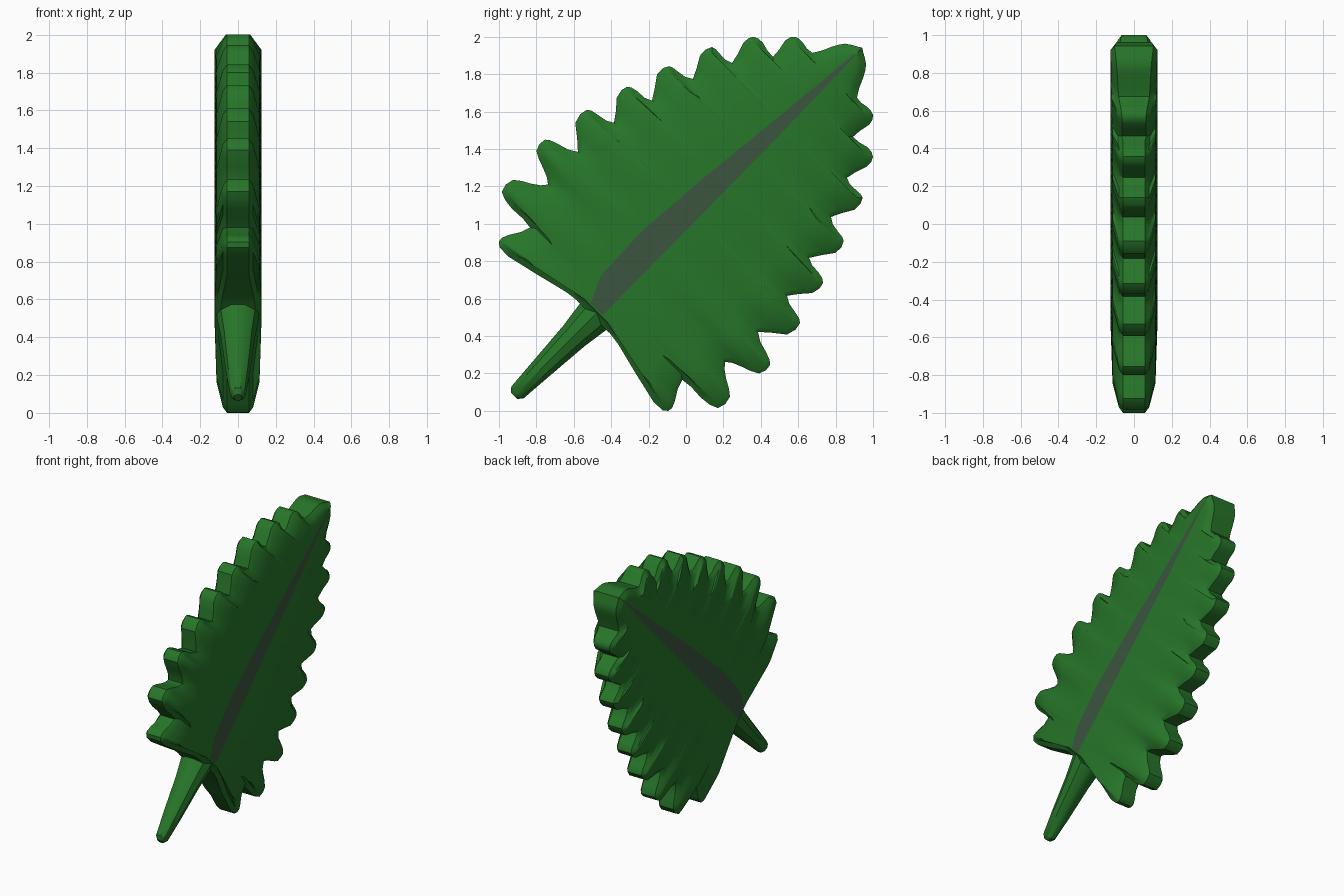
import bpy, bmesh
from math import sqrt, cos, sin, pi
from mathutils import Vector

if "Cube" in bpy.data.objects:
    bpy.data.objects.remove(bpy.data.objects["Cube"])

R2 = sqrt(2)


def material(name, color):
    m = bpy.data.materials.new(name)
    m.diffuse_color = (*color, 1)
    m.use_nodes = True
    m.node_tree.nodes["Principled BSDF"].inputs["Base Color"].default_value = m.diffuse_color
    return m


green = material("leaf_green", (0.02, 0.18, 0.022))
grey = material("rib_grey_green", (0.045, 0.09, 0.05))


# Leaf axis coordinates: s runs along the midrib, d across it
def to_sd(p):
    return (p[0] + p[1] - 1) / R2, (p[1] - 1 - p[0]) / R2


def to_xyz(x, s, d):
    return Vector((x, (s - d) / R2, 1 + (s + d) / R2))


def interp(table, v):
    if v <= table[0][0]:
        return table[0][1]
    for (a, fa), (b, fb) in zip(table, table[1:]):
        if v <= b:
            return fa + (fb - fa) * (v - a) / (b - a)
    return table[-1][1]


# Upper half of the toothed outline (y, z), from the stem to the tip
half = [(-.567, .572), (-.64, .635), (-.95, .825), (-1.0, .905), (-.95, .94), (-.834, .98),
        (-.93, 1.08), (-.985, 1.17), (-.925, 1.235), (-.83, 1.215), (-.738, 1.21),
        (-.765, 1.30), (-.80, 1.39), (-.754, 1.45), (-.69, 1.43), (-.578, 1.385),
        (-.592, 1.54), (-.53, 1.61), (-.475, 1.585), (-.385, 1.54),
        (-.37, 1.675), (-.316, 1.733), (-.262, 1.71), (-.182, 1.658),
        (-.155, 1.80), (-.09, 1.843), (-.045, 1.815), (.037, 1.775),
        (.075, 1.90), (.139, 1.945), (.18, 1.91), (.246, 1.86),
        (.305, 1.965), (.358, 2.0), (.41, 1.97), (.465, 1.893),
        (.53, 1.98), (.583, 2.0), (.626, 1.968), (.675, 1.914),
        (.78, 1.947), (.85, 1.963), (.915, 1.948), (.942, 1.942)]
pts = [Vector(to_sd(p)) for p in half]


# Round the outline with one pass of spline subdivision
def subdivide(p):
    out = []
    for i in range(len(p) - 1):
        a, b, c, e = p[max(i - 1, 0)], p[i], p[i + 1], p[min(i + 2, len(p) - 1)]
        out += [b, (b + c) * 0.5625 - (a + e) * 0.0625]
    return out + [p[-1]]


pts = subdivide(pts)
n = len(pts)
RIB_TOP = [(-.66, .06), (-.52, .125), (-.2, .14), (.2, .11), (.6, .07), (1.28, .004)]
RIB_LOW = [(-.66, -.03), (.6, -.02), (1.28, -.004)]

# Leaf blade: columns run from the rim to the rib, on both halves and both faces
bm = bmesh.new()
cols = {}
for half_sign in (1, -1):
    rib_s = -.66
    for i, p in enumerate(pts):
        t = pts[min(i + 1, n - 1)] - pts[max(i - 1, 0)]
        if i == n - 1:
            t = Vector((0, -1))
        inward = Vector((t.y, -t.x)).normalized()
        q = p + inward * .03
        q.y = max(q.y, 0)
        rib_s = max(rib_s, min(1.28, p.x * .97))
        rib = Vector((rib_s, interp(RIB_TOP, rib_s) if half_sign > 0 else interp(RIB_LOW, rib_s)))
        thick = .125 - .045 * min(1, p.y / .35)
        P, Q = Vector((p.x, p.y * half_sign)), Vector((q.x, q.y * half_sign))
        M = Q.lerp(rib, .28)
        for side in (1, -1):
            tm = thick + (.125 - thick) * .75
            rows = [(thick - .022, P), (thick, Q), (tm, M), (.125, rib)]
            cols[half_sign, side, i] = [bm.verts.new(to_xyz(x * side, v.x, v.y)) for x, v in rows]

for h in (1, -1):
    for i in range(n - 1):
        for side in (1, -1):
            a, b = cols[h, side, i], cols[h, side, i + 1]
            for k in range(3):
                bm.faces.new((a[k], a[k + 1], b[k + 1], b[k]))
        a, b = cols[h, 1, i], cols[h, 1, i + 1]
        c, e = cols[h, -1, i], cols[h, -1, i + 1]
        bm.faces.new((a[0], b[0], e[0], c[0]))
# Midrib strips, and the closing faces at stem and tip
for side in (1, -1):
    for i in range(n - 1):
        f = bm.faces.new((cols[1, side, i][3], cols[1, side, i + 1][3],
                          cols[-1, side, i + 1][3], cols[-1, side, i][3]))
        f.material_index = 1
    for i in (0, n - 1):
        a, b = cols[1, side, i], cols[-1, side, i]
        for k in range(3):
            bm.faces.new((a[k], a[k + 1], b[k + 1], b[k]))
for i in (0, n - 1):
    bm.faces.new([cols[h, s, i][0] for h, s in ((1, 1), (1, -1), (-1, -1), (-1, 1))])
bmesh.ops.remove_doubles(bm, verts=bm.verts, dist=.0008)
bmesh.ops.dissolve_degenerate(bm, edges=bm.edges, dist=.0005)


def finish(bm, name, mats):
    bmesh.ops.recalc_face_normals(bm, faces=bm.faces)
    me = bpy.data.meshes.new(name)
    bm.to_mesh(me)
    bm.free()
    for m in mats:
        me.materials.append(m)
    ob = bpy.data.objects.new(name, me)
    bpy.context.collection.objects.link(ob)
    bpy.context.view_layer.objects.active = ob
    ob.select_set(True)
    bpy.ops.object.shade_smooth_by_angle(angle=.6)
    ob.select_set(False)


finish(bm, "leaf_blade", [green, grey])

# Stem: tapered oval rings along the axis (s, half depth in x, half width)
bm = bmesh.new()
rings = []
for s, rx, rd in [(-1.3, .022, .025), (-1.275, .042, .048), (-1.1, .065, .062),
                  (-.85, .09, .083), (-.7, .112, .105), (-.55, .115, .12)]:
    rings.append([bm.verts.new(to_xyz(rx * cos(k * pi / 5), s, rd * sin(k * pi / 5)))
                  for k in range(10)])
for a, b in zip(rings, rings[1:]):
    for k in range(10):
        j = (k + 1) % 10
        bm.faces.new((a[k], a[j], b[j], b[k]))
bm.faces.new(rings[0])
bm.faces.new(rings[-1])
finish(bm, "stem", [green])
